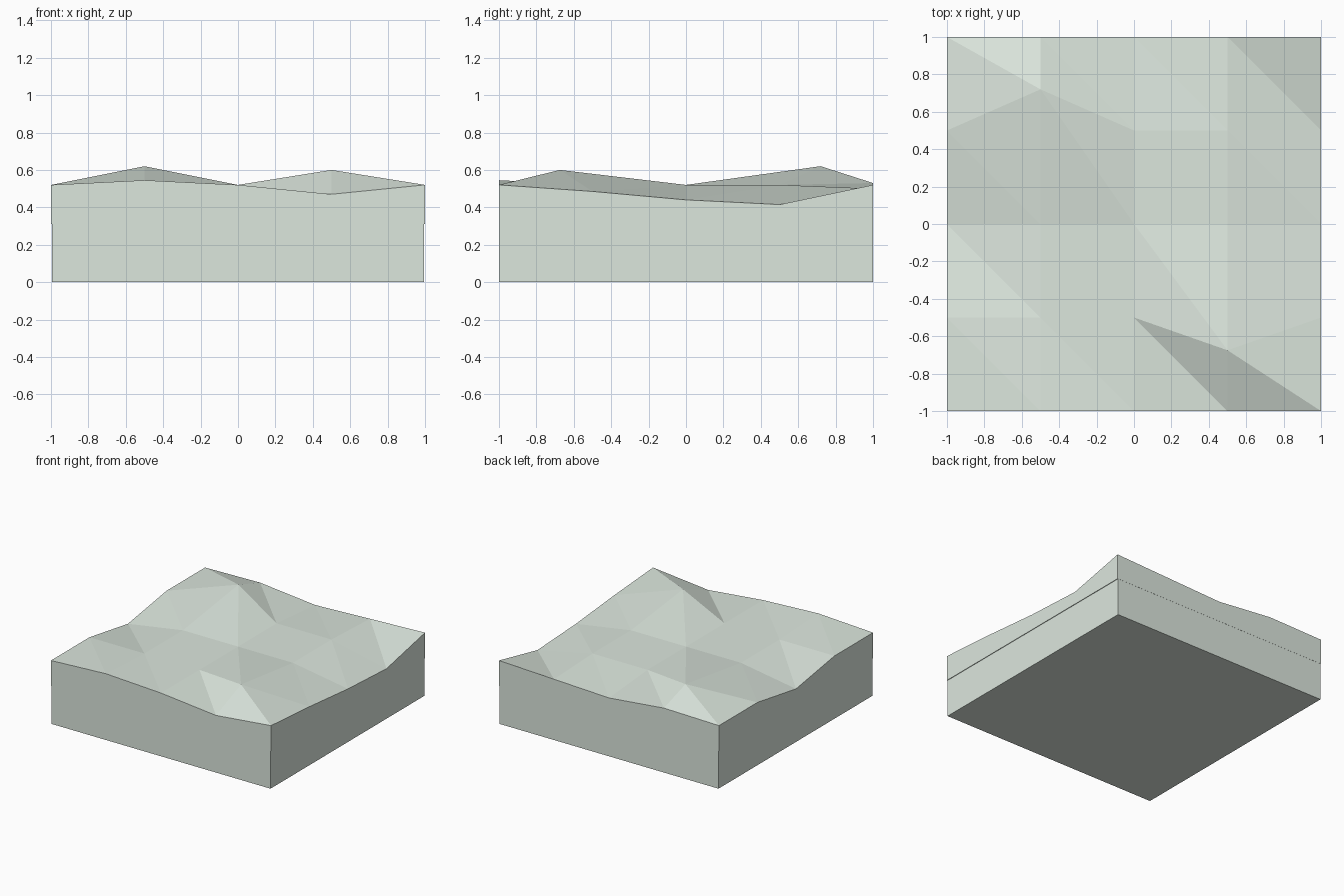
import bpy
import bmesh

if "Cube" in bpy.data.objects:
    bpy.data.objects.remove(bpy.data.objects["Cube"])

mat = bpy.data.materials.new("pale_green")
mat.diffuse_color = (0.72, 0.80, 0.73, 1)
mat.use_nodes = True
mat.node_tree.nodes["Principled BSDF"].inputs["Base Color"].default_value = mat.diffuse_color


def make_object(name, bm):
    bmesh.ops.recalc_face_normals(bm, faces=bm.faces)
    mesh = bpy.data.meshes.new(name)
    bm.to_mesh(mesh)
    bm.free()
    mesh.materials.append(mat)
    obj = bpy.data.objects.new(name, mesh)
    bpy.context.collection.objects.link(obj)
    return obj


STEP_Z = 0.31
N = 5

# heights that differ from the level ground, by (column, row)
LEVEL = 0.52
HEIGHTS = {
    (1, 0): 0.545, (3, 0): 0.47,                  # front rim
    (4, 1): 0.485, (4, 2): 0.44, (4, 3): 0.415,   # right rim
    (1, 4): 0.53, (2, 4): 0.48, (3, 4): 0.50,     # back rim
    (0, 2): 0.44,                                 # left rim
}
# two knolls pulled off the grid: y and height
KNOLLS = {(1, 3): (0.72, 0.62), (3, 1): (-0.675, 0.60)}

# terrain surface with vertical skirt
bm = bmesh.new()
grid = {}
for i in range(N):
    for j in range(N):
        x, y = -1 + 0.5 * i, -1 + 0.5 * j
        y, z = KNOLLS.get((i, j), (y, HEIGHTS.get((i, j), LEVEL)))
        grid[i, j] = bm.verts.new((x, y, z))
for i in range(N - 1):
    for j in range(N - 1):
        a, b = grid[i, j], grid[i + 1, j]
        c, d = grid[i + 1, j + 1], grid[i, j + 1]
        bm.faces.new((a, b, d))
        bm.faces.new((b, c, d))
rim = [e for e in bm.edges if e.is_boundary]
skirt = bmesh.ops.extrude_edge_only(bm, edges=rim)["geom"]
for v in skirt:
    if isinstance(v, bmesh.types.BMVert):
        v.co.z = STEP_Z
bmesh.ops.holes_fill(bm, edges=[e for e in bm.edges if e.is_boundary])
make_object("terrain", bm)

# slightly inset base block
bm = bmesh.new()
bmesh.ops.create_cube(bm, size=1)
for v in bm.verts:
    v.co.x *= 1.99
    v.co.y *= 1.998
    v.co.z = (v.co.z + 0.5) * STEP_Z
make_object("base_block", bm)
